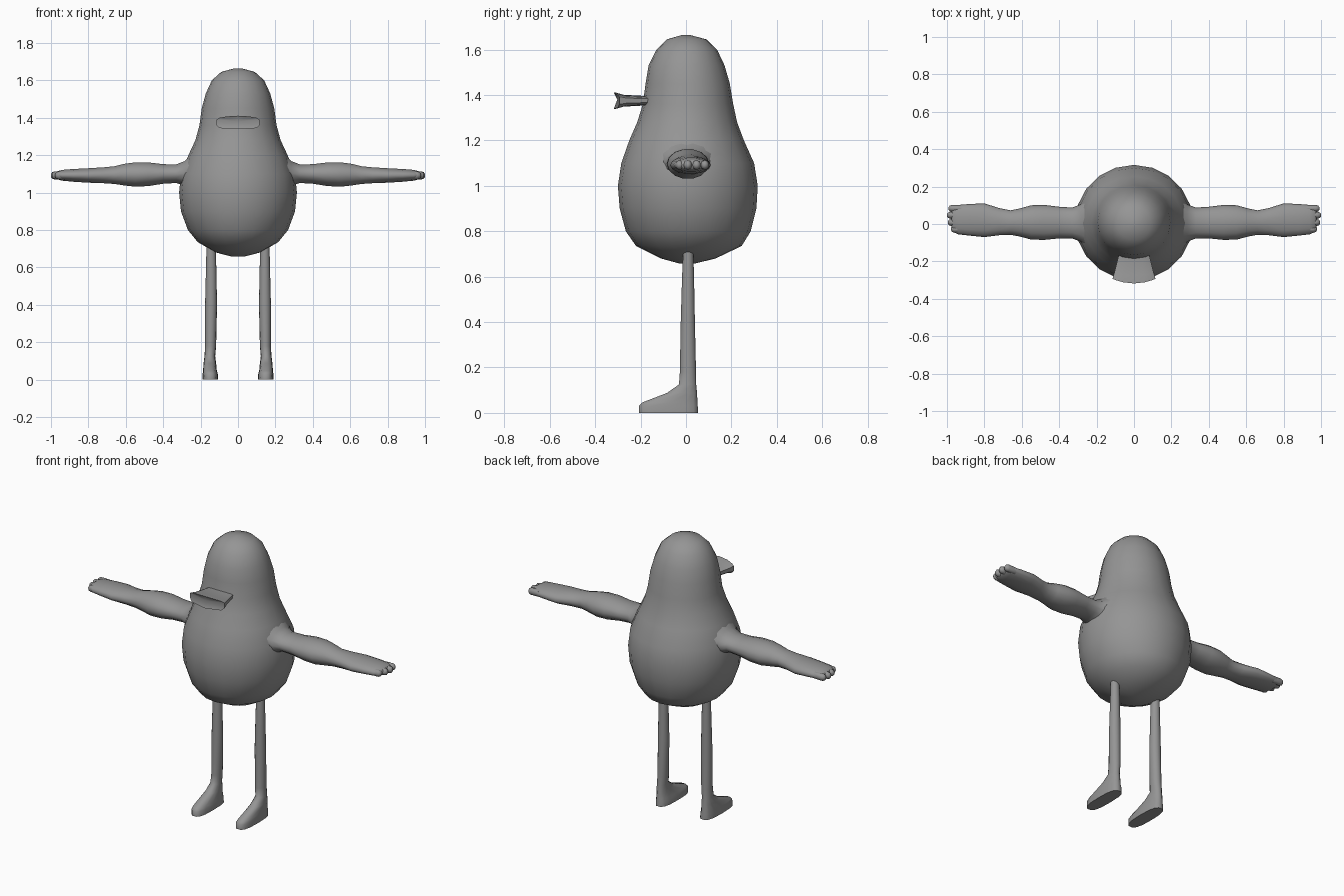
import bpy, bmesh, math
from mathutils import Vector

grey = bpy.data.materials.new("plain grey")
grey.diffuse_color = (0.3, 0.3, 0.3, 1)


def loft(name, rings, angle=60):
    """Skin a list of equal-length point rings and close both ends."""
    bm = bmesh.new()
    loops = [[bm.verts.new(p) for p in ring] for ring in rings]
    n = len(loops[0])
    for a, b in zip(loops, loops[1:]):
        for i in range(n):
            j = (i + 1) % n
            bm.faces.new((a[i], a[j], b[j], b[i]))
    for end in (loops[0], loops[-1]):
        c = bm.verts.new(sum((v.co for v in end), Vector()) / n)
        for i in range(n):
            bm.faces.new((end[i], end[(i + 1) % n], c))
    bmesh.ops.recalc_face_normals(bm, faces=bm.faces)
    me = bpy.data.meshes.new(name)
    bm.to_mesh(me)
    bm.free()
    me.materials.append(grey)
    ob = bpy.data.objects.new(name, me)
    bpy.context.collection.objects.link(ob)
    bpy.ops.object.select_all(action='DESELECT')
    ob.select_set(True)
    bpy.context.view_layer.objects.active = ob
    bpy.ops.object.shade_smooth_by_angle(angle=math.radians(angle))
    return ob


def unit_ring(n, power=1.0):
    """Unit circle, squarer when power is below 1."""
    pts = []
    for i in range(n):
        t = 2 * math.pi * i / n
        c, s = math.cos(t), math.sin(t)
        pts.append((math.copysign(abs(c) ** power, c), math.copysign(abs(s) ** power, s)))
    return pts


def ring_z(z, x0, x1, y0, y1, n, power=1.0):
    return [((x0 + x1) / 2 + c * (x1 - x0) / 2, (y0 + y1) / 2 + s * (y1 - y0) / 2, z)
            for c, s in unit_ring(n, power)]


def ring_x(x, y0, y1, z0, z1, n):
    return [(x, (y0 + y1) / 2 + c * (y1 - y0) / 2, (z0 + z1) / 2 + s * (z1 - z0) / 2)
            for c, s in unit_ring(n)]


# Pear-shaped body and head: z, half width, front y, back y
body = [(0.657, 0.03, -0.025, 0.035), (0.68, 0.12, -0.11, 0.13), (0.735, 0.215, -0.22, 0.245),
        (0.80, 0.268, -0.265, 0.285), (0.90, 0.305, -0.292, 0.31), (1.0, 0.315, -0.30, 0.316),
        (1.1, 0.305, -0.285, 0.30), (1.2, 0.265, -0.25, 0.255), (1.28, 0.228, -0.215, 0.225),
        (1.36, 0.206, -0.19, 0.208), (1.45, 0.194, -0.178, 0.193), (1.53, 0.172, -0.165, 0.17),
        (1.60, 0.14, -0.13, 0.137), (1.645, 0.09, -0.085, 0.09), (1.664, 0.02, -0.02, 0.02)]
loft("body", [ring_z(z, -w, w, f, b, 20) for z, w, f, b in body])

# Beak: flat bar that flares towards a gently bowed front edge
section = [(-1, -.4), (-.85, -.85), (0, -1), (.85, -.85), (1, -.4),
           (1, .45), (.85, .7), (.5, .9), (0, 1), (-.5, .9), (-.85, .7), (-1, .45)]
beak = [(-0.13, 0.075, 0.021, 0), (-0.18, 0.085, 0.021, 0), (-0.26, 0.105, 0.026, 0.015),
        (-0.285, 0.113, 0.036, 0.025), (-0.293, 0.115, 0.036, 0.025)]
loft("beak", [[(x * w, y - bow * (1 - x * x), 1.375 + z * h) for x, z in section]
              for y, w, h, bow in beak], 40)

# Arm: x, y range, z range, blending into the body at the shoulder
arm = [(0.24, -0.13, 0.14, 1.00, 1.215), (0.285, -0.095, 0.105, 1.035, 1.17),
       (0.33, -0.077, 0.088, 1.05, 1.152), (0.40, -0.077, 0.092, 1.046, 1.153),
       (0.48, -0.085, 0.102, 1.033, 1.163), (0.55, -0.083, 0.10, 1.03, 1.163),
       (0.61, -0.067, 0.083, 1.037, 1.155), (0.66, -0.058, 0.073, 1.045, 1.142),
       (0.72, -0.06, 0.085, 1.049, 1.136), (0.80, -0.07, 0.11, 1.052, 1.131),
       (0.88, -0.062, 0.107, 1.057, 1.127), (0.94, -0.055, 0.102, 1.063, 1.122),
       (0.965, -0.042, 0.095, 1.07, 1.115), (0.975, -0.03, 0.085, 1.078, 1.108)]
# Fingers: y centre and tip x
fingers = [(-0.028, 0.978), (0.008, 0.995), (0.047, 1.0), (0.083, 0.992)]
# Leg and foot: z, x range, y range, squareness
leg = [(0.0, 0.107, 0.19, -0.21, 0.055, 0.7), (0.03, 0.108, 0.189, -0.21, 0.054, 0.7),
       (0.046, 0.113, 0.187, -0.195, 0.053, 0.75), (0.088, 0.117, 0.184, -0.085, 0.05, 0.9),
       (0.125, 0.122, 0.179, -0.032, 0.046, 1), (0.18, 0.117, 0.176, -0.028, 0.045, 1),
       (0.40, 0.112, 0.176, -0.024, 0.04, 1), (0.60, 0.116, 0.171, -0.018, 0.036, 1),
       (0.74, 0.120, 0.168, -0.012, 0.032, 1)]

for side, s in (("right", 1), ("left", -1)):
    def flip(ring):
        return [(s * x, y, z) for x, y, z in ring]

    loft(side + "_arm", [flip(ring_x(*r, 14)) for r in arm])
    for k, (yc, tip) in enumerate(fingers):
        loft(f"{side}_finger_{k + 1}",
             [flip(ring_x(tip - d, yc - r, yc + r, 1.092 - r * 1.15, 1.092 + r * 1.15, 8))
              for d, r in ((0.07, 0.018), (0.02, 0.019), (0.007, 0.015), (0, 0.007))])
    loft(side + "_leg", [flip(ring_z(*r[:5], 14, r[5])) for r in leg])
